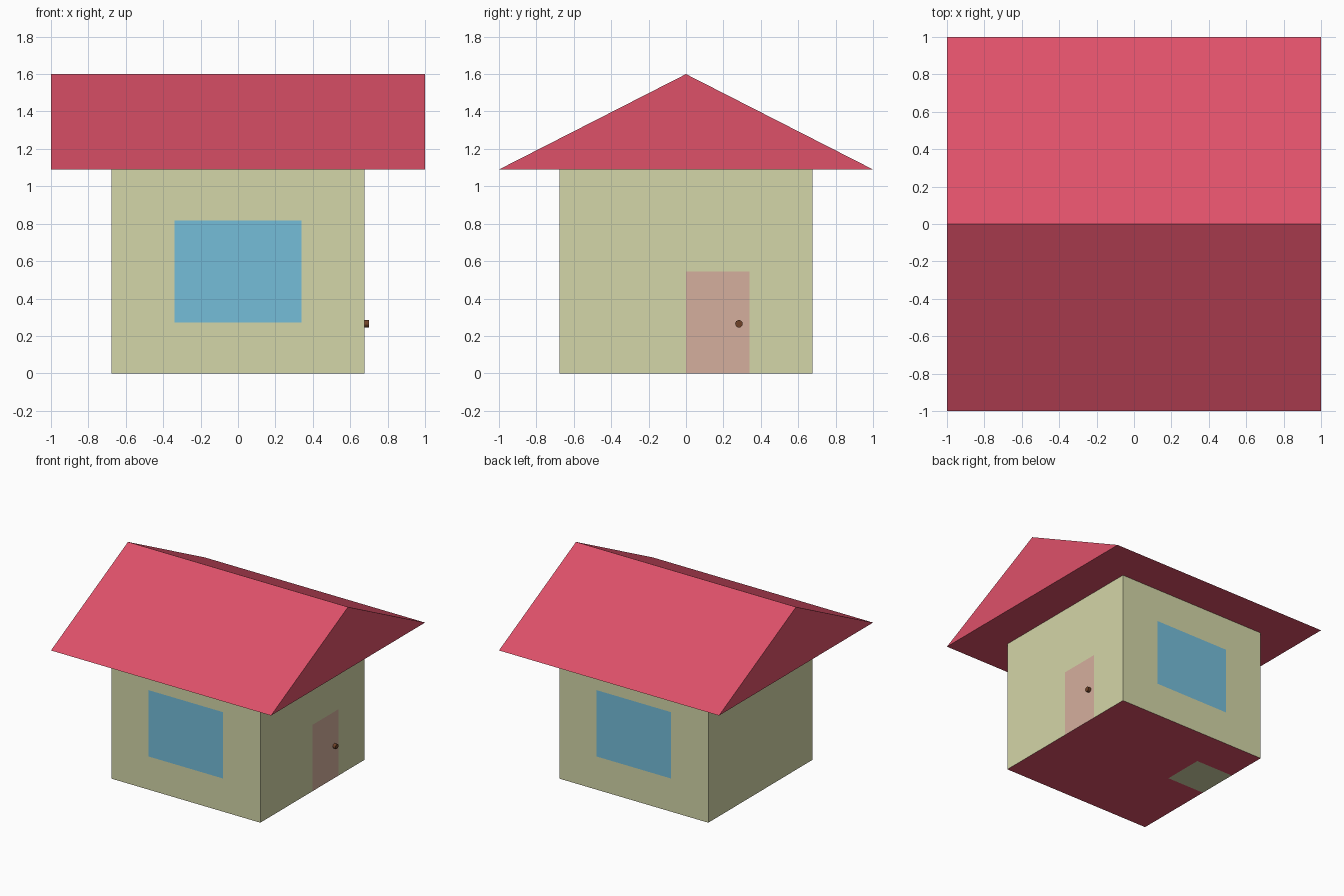
import bpy, bmesh, math
from mathutils import Matrix, Vector

if "Cube" in bpy.data.objects:
    bpy.data.objects.remove(bpy.data.objects["Cube"])

HALF, WALL_H, RIDGE = 0.677, 1.09, 1.60


def material(name, rgb):
    lin = [((c / 255 + 0.055) / 1.055) ** 2.4 for c in rgb]
    mat = bpy.data.materials.new(name)
    mat.diffuse_color = (*lin, 1)
    mat.use_nodes = True
    mat.node_tree.nodes["Principled BSDF"].inputs["Base Color"].default_value = mat.diffuse_color
    return mat


def make_object(name, bm, *mats):
    bmesh.ops.recalc_face_normals(bm, faces=bm.faces)
    mesh = bpy.data.meshes.new(name)
    bm.to_mesh(mesh)
    bm.free()
    for m in mats:
        mesh.materials.append(m)
    obj = bpy.data.objects.new(name, mesh)
    bpy.context.collection.objects.link(obj)
    return obj


red = material("roof_red", (222, 81, 105))
cream = material("wall_cream", (212, 214, 168))
blue = material("window_blue", (117, 189, 217))
pink = material("door_pink", (213, 175, 157))
brown = material("knob_brown", (110, 66, 40))

# Walls: a box in a 4 x 4 x 4 grid, with flush windows and door as coloured cells
bm = bmesh.new()
bmesh.ops.create_cube(bm, size=1, matrix=Matrix.Translation((0, 0, WALL_H / 2))
                      @ Matrix.Diagonal((2 * HALF, 2 * HALF, WALL_H, 1)))
bmesh.ops.subdivide_edges(bm, edges=bm.edges[:], cuts=3, use_grid_fill=True)
bm.normal_update()
for f in bm.faces:
    c, n = f.calc_center_median(), f.normal
    x, y, z = c.x / HALF, c.y / HALF, c.z / WALL_H
    door_column = 0 < y < 0.5
    if abs(n.y) > 0.9 and abs(x) < 0.5 and 0.25 < z < 0.75:
        f.material_index = 1                      # front and back windows
    elif n.x > 0.9 and door_column and z < 0.5:
        f.material_index = 2                      # door
    elif n.z < -0.9 and not (door_column and x < -0.5):
        f.material_index = 3                      # red floor, one cream cell
make_object("walls", bm, cream, blue, pink, red)

# Roof: triangular gable profile extruded along x
bm = bmesh.new()
profile = [(-1, WALL_H), (1, WALL_H), (0, RIDGE)]
gable = bm.faces.new([bm.verts.new((-1, y, z)) for y, z in profile])
ext = bmesh.ops.extrude_face_region(bm, geom=[gable], use_keep_orig=True)
bmesh.ops.translate(bm, vec=Vector((2, 0, 0)),
                    verts=[g for g in ext["geom"] if isinstance(g, bmesh.types.BMVert)])
make_object("roof", bm, red)

# Door knob: short round peg on the right wall
bm = bmesh.new()
bmesh.ops.create_cone(bm, cap_ends=True, segments=16, radius1=0.02, radius2=0.02, depth=0.03,
                      matrix=Matrix.Translation((HALF + 0.009, 0.283, 0.265))
                      @ Matrix.Rotation(math.pi / 2, 4, 'Y'))
make_object("door_knob", bm, brown)
